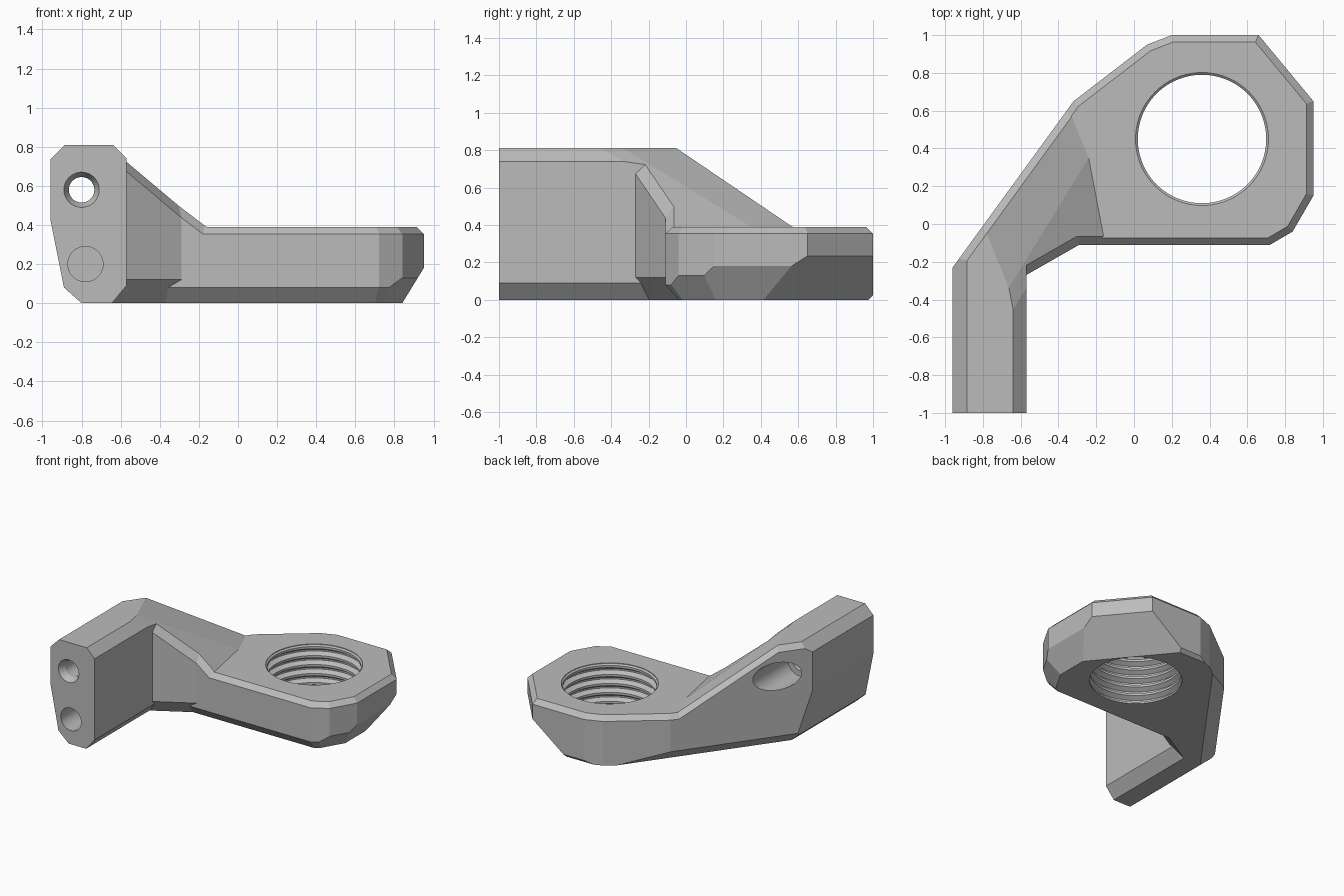
import bpy, bmesh, math
from mathutils import Vector, Matrix

cube = bpy.data.objects.get("Cube")
if cube:
    bpy.data.objects.remove(cube, do_unlink=True)

grey = bpy.data.materials.new("plain grey")
grey.use_nodes = True
tone = (0.5, 0.5, 0.5, 1)
grey.diffuse_color = tone
for node in grey.node_tree.nodes:
    if node.type == 'BSDF_PRINCIPLED':
        node.inputs["Base Color"].default_value = tone


# Half-spaces are (normal, offset): points with normal . p <= offset are kept
def half(normal, offset):
    n = Vector(normal)
    return n / n.length, offset / n.length


def wall(p, q):
    n = Vector((q[1] - p[1], p[0] - q[0], 0)).normalized()
    return n, n.dot(Vector((*p, 0)))


def slope(a, b, c):
    a, b, c = Vector(a), Vector(b), Vector(c)
    n = (b - a).cross(c - a).normalized()
    if n.z < 0:
        n = -n
    return n, n.dot(a)


def bevel(p, q, size):
    return half(p[0] + q[0], p[1] + q[1] - size)


def under(w, height, inset):
    n = w[0] * height
    n.z = -inset
    return half(n, w[1] * height - inset * height)


def finish(bm, name):
    bmesh.ops.remove_doubles(bm, verts=bm.verts, dist=1e-5)
    bmesh.ops.recalc_face_normals(bm, faces=bm.faces)
    me = bpy.data.meshes.new(name)
    bm.to_mesh(me)
    bm.free()
    me.materials.append(grey)
    ob = bpy.data.objects.new(name, me)
    bpy.context.collection.objects.link(ob)
    return ob


def solid(name, planes):
    bm = bmesh.new()
    bmesh.ops.create_cube(bm, size=6)
    for n, d in planes:
        bmesh.ops.bisect_plane(bm, geom=bm.verts[:] + bm.edges[:] + bm.faces[:],
                               dist=1e-5, plane_co=n * d, plane_no=n, clear_outer=True)
        rim = [e for e in bm.edges if e.is_boundary]
        if rim:
            bmesh.ops.holes_fill(bm, edges=rim, sides=0)
    return finish(bm, name)


def lathe(name, profile, matrix):
    bm = bmesh.new()
    vs = [bm.verts.new((r, 0, h)) for r, h in profile]
    es = [bm.edges.new(pair) for pair in zip(vs, vs[1:])]
    bmesh.ops.spin(bm, geom=vs + es, cent=(0, 0, 0), axis=(0, 0, 1),
                   angle=math.tau, steps=72, use_duplicate=False)
    bmesh.ops.transform(bm, matrix=matrix, verts=bm.verts)
    ob = finish(bm, name)
    ob.hide_render = True
    return ob


def combine(target, other, operation):
    mod = target.modifiers.new("combine", 'BOOLEAN')
    mod.operation = operation
    mod.solver = 'EXACT'
    mod.object = other
    bpy.context.view_layer.objects.active = target
    bpy.ops.object.modifier_apply(modifier=mod.name)
    bpy.data.objects.remove(other, do_unlink=True)


# Shared planes
base = half((0, 0, -1), 0)
deck = half((0, 0, 1), 0.39)
top = half((0, 0, 1), 0.81)
left = half((-1, 0, 0), 0.96)
right = half((1, 0, 0), -0.57)
inner = wall((-0.57, -0.27), (-0.29, -0.11))
south = half((0, -1, 0), 0.11)
outline = [(0.72, -0.11), (0.84, -0.04), (0.95, 0.15), (0.95, 0.65), (0.66, 1.0),
           (0.20, 1.0), (0.07, 0.95), (-0.32, 0.65), (-0.96, -0.23)]
se_a, se_b, east, ne, north, nnw, nw, slant = [
    wall(p, q) for p, q in zip(outline, outline[1:])]
slope_a = slope((-0.78, -0.05, 0.81), (-0.33, 0.57, 0.39), (-0.24, 0.35, 0.39))
slope_b = slope((-0.66, -0.35, 0.81), (-0.24, 0.35, 0.39), (-0.16, -0.07, 0.39))
back_skin = [base, top, slant, slope_a, slope_b, under(slant, 0.10, 0.11),
             bevel(slant, top, 0.04), bevel(slant, slope_a, 0.04)]

# Upright mounting arm
arm = solid("bracket_body", back_skin + [
    left, right, half((0, -1, 0), 1),
    bevel(left, top, 0.075), bevel(right, top, 0.07),
    under(left, 0.43, 0.086), half((-0.08, 0, -0.09), 0.064),
    under(right, 0.09, 0.075)])

# Sloping webs that join the arm to the ring
web_limits = [half((-1, 0, 0), 0.75), half((1, 0, 0), -0.1), (nw[0], nw[1] - 0.02)]
web = solid("corner_web", back_skin + web_limits + [
    inner, under(inner, 0.12, 0.10), bevel(inner, slope_b, 0.045)])
ramp = solid("ramp_web", back_skin + web_limits + [
    south, under(south, 0.08, 0.07), bevel(south, slope_b, 0.045)])

# Faceted ring block
ring_walls = [south, se_a, se_b, east, ne, north, nnw, nw, slant]
ring = solid("ring_block", [base, deck, half((-1, 0, 0), 0.6)] + ring_walls
             + [bevel(w, deck, 0.037) for w in ring_walls]
             + [under(south, 0.08, 0.07), under(se_a, 0.08, 0.07),
                under(se_b, 0.13, 0.10), under(east, 0.18, 0.11),
                under(ne, 0.235, 0.235), under(slant, 0.10, 0.11),
                bevel(north, base, 0.025)])

for part in (web, ramp, ring):
    combine(arm, part, 'UNION')

# Threaded hole through the ring
thread = [(0, -0.05), (0.34, -0.05)]
for i in range(5):
    z = 0.015 + i * 0.072
    thread += [(0.34, z), (0.375, z + 0.02), (0.375, z + 0.032), (0.34, z + 0.054)]
thread += [(0.34, 0.375), (0.352, 0.385), (0.352, 0.45), (0, 0.45)]
combine(arm, lathe("thread_cutter", thread, Matrix.Translation((0.36, 0.45, 0))), 'DIFFERENCE')

# Screw hole with flared mouth and rear counterbore, then the blind hole
along_y = Matrix.Rotation(-math.pi / 2, 4, 'X')
screw = [(0, -0.05), (0.09, -0.05), (0.09, 0), (0.065, 0.05),
         (0.065, 0.7), (0.11, 0.7), (0.11, 1.6), (0, 1.6)]
blind = [(0, -0.05), (0.09, -0.05), (0.09, 0.35), (0, 0.35)]
for name, profile, x, z in (("screw_cutter", screw, -0.8, 0.58),
                            ("blind_cutter", blind, -0.78, 0.2)):
    cutter = lathe(name, profile, Matrix.Translation((x, -1, z)) @ along_y)
    combine(arm, cutter, 'DIFFERENCE')

# Smooth bores, crisp facets
bpy.ops.object.select_all(action='DESELECT')
arm.select_set(True)
bpy.context.view_layer.objects.active = arm
bpy.ops.object.shade_smooth_by_angle(angle=math.radians(7))
